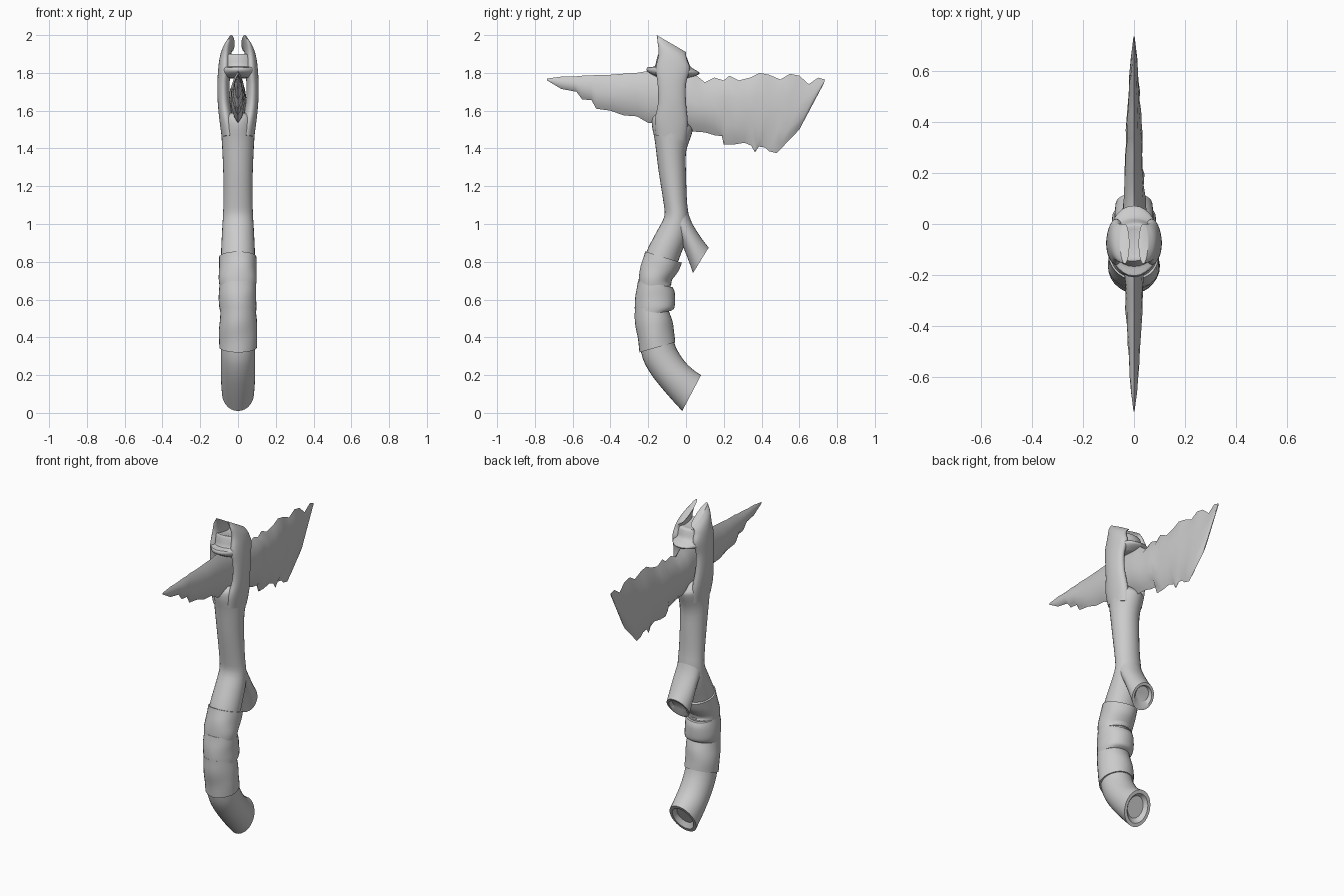
import bpy, bmesh, math, random
from mathutils import Vector, noise

random.seed(4)
SIDES = 28


def finish(name, bm, angle=40):
    bmesh.ops.recalc_face_normals(bm, faces=bm.faces[:])
    me = bpy.data.meshes.new(name)
    bm.to_mesh(me)
    bm.free()
    ob = bpy.data.objects.new(name, me)
    bpy.context.collection.objects.link(ob)
    bpy.ops.object.select_all(action='DESELECT')
    ob.select_set(True)
    bpy.context.view_layer.objects.active = ob
    bpy.ops.object.shade_smooth_by_angle(angle=math.radians(angle))
    return ob


def loft(name, rings, angle=40):
    bm = bmesh.new()
    vr = [[bm.verts.new(p) for p in r] for r in rings]
    for a, b in zip(vr, vr[1:]):
        n = len(a)
        for i in range(n):
            bm.faces.new((a[i], a[(i + 1) % n], b[(i + 1) % n], b[i]))
    bm.faces.new(vr[0])
    bm.faces.new(vr[-1])
    return finish(name, bm, angle)


def spline(keys, steps):
    """Catmull-Rom resampling of section parameters."""
    out = []
    for i in range(len(keys) - 1):
        p0, p1 = keys[max(i - 1, 0)], keys[i]
        p2, p3 = keys[i + 1], keys[min(i + 2, len(keys) - 1)]
        for s in range(steps):
            t = s / steps
            out.append([0.5 * (2 * b + (c - a) * t + (2 * a - 5 * b + 4 * c - d) * t * t
                               + (3 * b - a - 3 * c + d) * t ** 3)
                        for a, b, c, d in zip(p0, p1, p2, p3)])
    return out + [list(keys[-1])]


def tube(name, keys, steps=3, cx=None, hollow=0.0, rough=0.0):
    """keys: front point (y, z), back point (y, z), half width in x (and x centre)."""
    rings = []
    for k in spline(keys, steps):
        f, b, w = Vector((0, k[0], k[1])), Vector((0, k[2], k[3])), k[4]
        c, u = (f + b) / 2, (b - f) / 2
        c.x = k[5] if len(k) > 5 else 0
        ring = []
        for i in range(SIDES):
            a = math.tau * i / SIDES
            d = u * math.cos(a) + Vector((w, 0, 0)) * math.sin(a)
            ring.append(c + d * (1 + rough * noise.noise((c + d) * 9)))
        rings.append(ring)
    if hollow:                                   # dished cut end at the first ring
        c = sum(rings[0], Vector()) / SIDES
        inward = (sum(rings[1], Vector()) / SIDES - c).normalized()
        rim = [c + (p - c) * 0.8 for p in rings[0]]
        dish = [c + (p - c) * 0.6 + inward * hollow for p in rings[0]]
        rings = [dish, rim] + rings
    return loft(name, rings)


# Curved handle with an oblique, dished butt
tube("handle", [
    (-.02, .01, .08, .20, .085), (-.11, .11, .03, .235, .09), (-.195, .22, -.02, .29, .09),
    (-.24, .33, -.065, .38, .09), (-.26, .55, -.09, .55, .09), (-.245, .71, -.08, .68, .09),
    (-.215, .84, -.035, .82, .09), (-.155, .96, .01, .94, .085), (-.115, 1.04, .015, 1.03, .08),
    (-.12, 1.12, .005, 1.12, .077), (-.145, 1.28, .0, 1.26, .078),
    (-.165, 1.44, .0, 1.38, .084), (-.18, 1.52, .03, 1.475, .09),
    (-.175, 1.57, .03, 1.51, .09), (-.14, 1.59, -.01, 1.55, .08)], hollow=.025)

# Cut-off side branch
tube("branch_stub", [
    (.037, .74, .12, .875, .072), (.012, .81, .085, .92, .075),
    (-.03, .91, .04, .99, .076), (-.09, 1.0, .018, 1.04, .074), (-.1, 1.1, .0, 1.1, .06)],
    hollow=.02)

# Hide wraps around the grip
wraps = [
    [(-.218, .855, -.022, .795, .098), (-.237, .79, -.04, .75, .1),
     (-.25, .72, -.08, .70, .099), (-.256, .66, -.078, .68, .094)],
    [(-.256, .70, -.072, .665, .094), (-.27, .63, -.06, .63, .099),
     (-.272, .57, -.06, .56, .1), (-.268, .51, -.08, .54, .094)],
    [(-.272, .56, -.088, .535, .094), (-.268, .48, -.07, .485, .099),
     (-.258, .40, -.062, .42, .1), (-.246, .32, -.055, .375, .097)]]
for i, w in enumerate(wraps):
    tube("grip_wrap_%d" % (i + 1), w, steps=5, rough=.07)

# Two forked prongs clasping the blade
for side, label in ((1, "right"), (-1, "left")):
    tube("prong_" + label, [(*k[:5], k[5] * side) for k in [
        (-.16, 1.47, .0, 1.44, .04, .045), (-.165, 1.55, .01, 1.53, .037, .06),
        (-.148, 1.64, .0, 1.64, .033, .074), (-.15, 1.74, .0, 1.74, .032, .077),
        (-.16, 1.82, .02, 1.82, .035, .07), (-.145, 1.9, .005, 1.87, .03, .066),
        (-.15, 1.96, .0, 1.895, .025, .055), (-.155, 2.0, .0, 1.91, .018, .036)]], steps=4)

# Binding collar above the blade, with a loose brim
tube("binding_collar", [
    (-.15, 1.775, .0, 1.77, .09), (-.2, 1.805, .06, 1.79, .1), (-.198, 1.83, .065, 1.805, .104),
    (-.165, 1.835, .025, 1.83, .1), (-.155, 1.87, .012, 1.86, .1),
    (-.145, 1.9, .0, 1.885, .09), (-.12, 1.895, -.03, 1.885, .06)], steps=3, rough=.06)

# Chipped stone blade: matched points on the top and bottom edges (y, z, y, z)
edges = [
    (-.735, 1.77, -.735, 1.76), (-.66, 1.78, -.66, 1.715), (-.6, 1.78, -.58, 1.70),
    (-.55, 1.785, -.55, 1.66), (-.5, 1.785, -.5, 1.655), (-.48, 1.79, -.475, 1.61),
    (-.4, 1.79, -.4, 1.60), (-.34, 1.795, -.33, 1.575), (-.26, 1.80, -.26, 1.57),
    (-.2, 1.81, -.2, 1.535), (-.1, 1.8, -.1, 1.53), (0, 1.79, 0, 1.52),
    (.05, 1.79, .03, 1.49), (.1, 1.75, .1, 1.485), (.15, 1.775, .15, 1.47),
    (.2, 1.76, .19, 1.465), (.23, 1.785, .2, 1.42), (.28, 1.76, .25, 1.42),
    (.34, 1.775, .31, 1.43), (.39, 1.80, .345, 1.415), (.44, 1.79, .365, 1.38),
    (.5, 1.765, .385, 1.41), (.55, 1.795, .42, 1.405), (.6, 1.785, .44, 1.385),
    (.65, 1.74, .48, 1.375), (.7, 1.775, .6, 1.5), (.735, 1.765, .73, 1.745)]
rings = []
for yt, zt, yb, zb in edges:
    ring = []
    for side, order in ((1, (0, .12, .3, .5, .7, .88)), (-1, (1, .88, .7, .5, .3, .12))):
        for t in order:
            y, z = yt + (yb - yt) * t, zt + (zb - zt) * t
            w = .048 * max(1 - abs(y) / .74, 0) ** .65 * math.sin(math.pi * t) ** .7 if 0 < t < 1 else 0
            w *= random.uniform(.88, 1.08)
            ring.append(Vector((side * w, y, z)))
    rings.append(ring)
loft("stone_blade", rings, 35)
